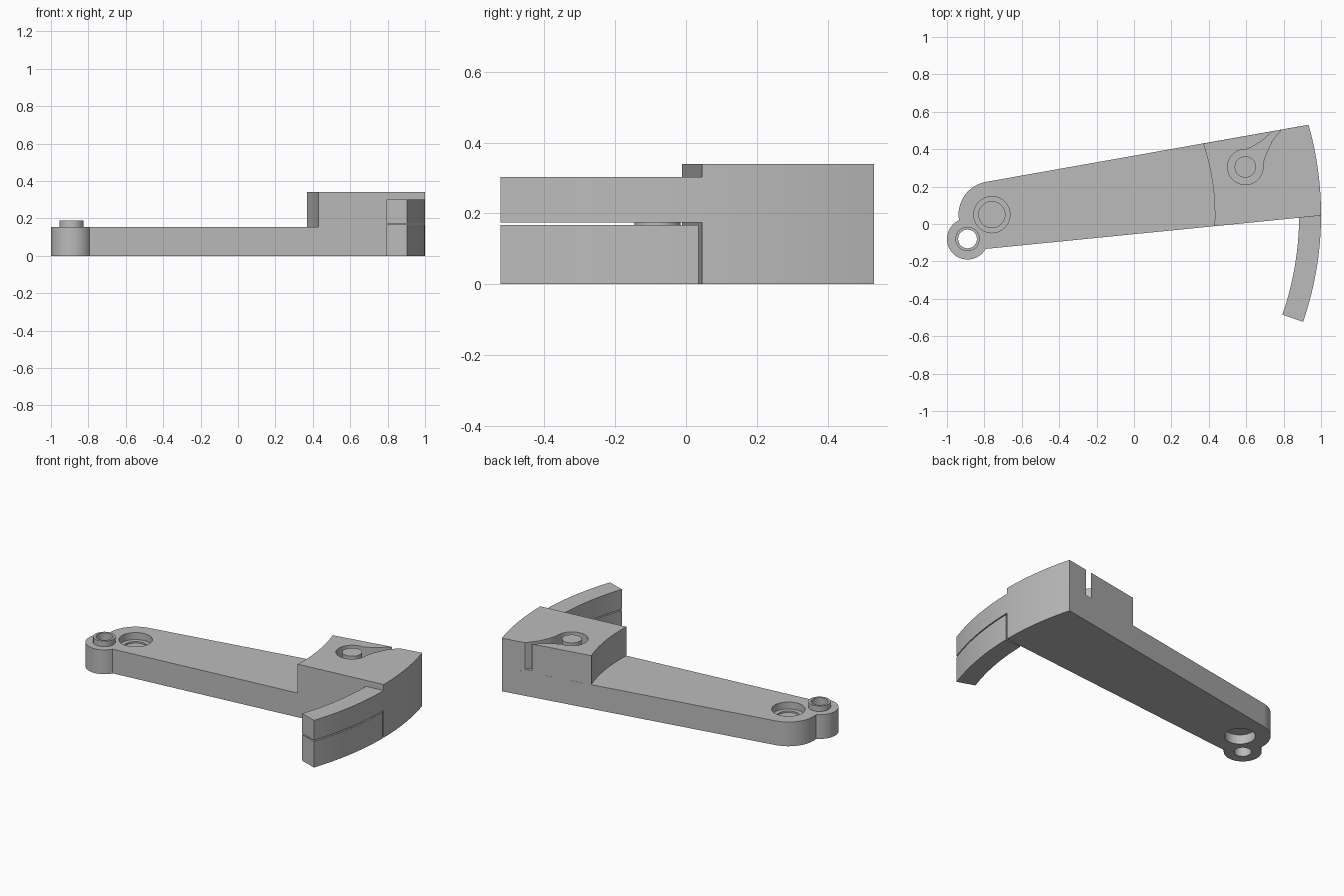
import bpy
import bmesh
from math import cos, sin, radians

PIVOT = (-0.76, 0.05)
LOBE = (-0.89, -0.08)
PEG = (0.595, 0.305)
R_OUT, R_TAIL, R_BLOCK = 1.76, 1.643, 1.192
ARM_TOP, BLOCK_TOP = 0.155, 0.34

cube = bpy.data.objects.get("Cube")
if cube:
    bpy.data.objects.remove(cube, do_unlink=True)

grey = bpy.data.materials.new("plain grey")
grey.use_nodes = True
grey.diffuse_color = (0.5, 0.5, 0.5, 1)
grey.node_tree.nodes["Principled BSDF"].inputs["Base Color"].default_value = (0.5, 0.5, 0.5, 1)


def arc(centre, radius, start, end, steps=24):
    """Points along a circle arc, angles in degrees."""
    angles = [radians(start + (end - start) * i / steps) for i in range(steps + 1)]
    return [(centre[0] + radius * cos(a), centre[1] + radius * sin(a)) for a in angles]


def prism(name, outline, bottom, top):
    """Extrude a flat outline upward."""
    bm = bmesh.new()
    face = bm.faces.new([bm.verts.new((x, y, bottom)) for x, y in outline])
    grown = bmesh.ops.extrude_face_region(bm, geom=[face])
    moved = [v for v in grown["geom"] if isinstance(v, bmesh.types.BMVert)]
    bmesh.ops.translate(bm, verts=moved, vec=(0, 0, top - bottom))
    bmesh.ops.recalc_face_normals(bm, faces=bm.faces)
    mesh = bpy.data.meshes.new(name)
    bm.to_mesh(mesh)
    bm.free()
    mesh.materials.append(grey)
    obj = bpy.data.objects.new(name, mesh)
    bpy.context.scene.collection.objects.link(obj)
    return obj


def disc(name, centre, radius, bottom, top):
    return prism(name, arc(centre, radius, 0, 360, 48)[:-1], bottom, top)


def cut(target, cutter):
    """Subtract the cutter, then discard it."""
    cutter.hide_render = True
    mod = target.modifiers.new("cut", "BOOLEAN")
    mod.operation = "DIFFERENCE"
    mod.solver = "EXACT"
    mod.object = cutter
    bpy.context.view_layer.update()
    graph = bpy.context.evaluated_depsgraph_get()
    mesh = bpy.data.meshes.new_from_object(target.evaluated_get(graph))
    target.modifiers.clear()
    target.data = mesh
    bpy.data.objects.remove(cutter, do_unlink=True)


# Tapered arm: curved far edge, round pivot end, small side lobe
arm = prism("arm",
            arc(PIVOT, R_OUT, -0.16, 15.85)
            + arc(PIVOT, 0.178, 100, 189.7)
            + arc(LOBE, 0.11, 114.4, 331)[1:],
            0, ARM_TOP)
# Pivot recesses on both sides with a web between, and the lobe hole
cut(arm, disc("recess_cutter", PIVOT, 0.097, 0.11, 0.3))
cut(arm, disc("step_cutter", PIVOT, 0.07, 0.1, 0.3))
cut(arm, disc("underside_cutter", PIVOT, 0.09, -0.1, 0.06))
cut(arm, disc("hole_cutter", LOBE, 0.05, -0.1, 0.3))

# Raised collar around the lobe hole
collar = disc("lobe_collar", LOBE, 0.065, ARM_TOP, 0.19)
cut(collar, disc("collar_cutter", LOBE, 0.05, 0, 0.3))

# Raised block at the wide end
block = prism("end_block",
              arc(PIVOT, R_OUT, -0.16, 15.85) + arc(PIVOT, R_BLOCK, 18.6, -2.97),
              ARM_TOP, BLOCK_TOP)
# Round pocket that narrows to a slot through the back side
slot_left = [(0.77, 0.53), (0.738, 0.492), (0.684, 0.444), (0.64, 0.417)]
slot_right = [(0.692, 0.335), (0.706, 0.374), (0.738, 0.444), (0.786, 0.503), (0.82, 0.54)]
cut(block, prism("pocket_cutter",
                 slot_left + arc(PEG, 0.095, 85, 360) + slot_right, 0.17, 0.5))
peg = disc("pocket_peg", PEG, 0.057, 0.17, BLOCK_TOP)

# Curved tail: upper strip joins the block, lower strip sits behind a thin slit
upper_tail = prism("upper_tail",
                   arc(PIVOT, R_OUT, -19, -0.16) + arc(PIVOT, R_TAIL, -0.59, -19),
                   0.174, 0.302)
lower_tail = prism("lower_tail",
                   arc(PIVOT, R_OUT, -19, -0.46) + arc(PIVOT, R_TAIL, -0.9, -19),
                   0, 0.167)

# Smooth the curved walls, keep the rims sharp
bpy.ops.object.select_all(action="DESELECT")
for part in (arm, collar, block, peg, upper_tail, lower_tail):
    part.select_set(True)
    bpy.context.view_layer.objects.active = part
bpy.ops.object.shade_smooth_by_angle(angle=radians(30))
